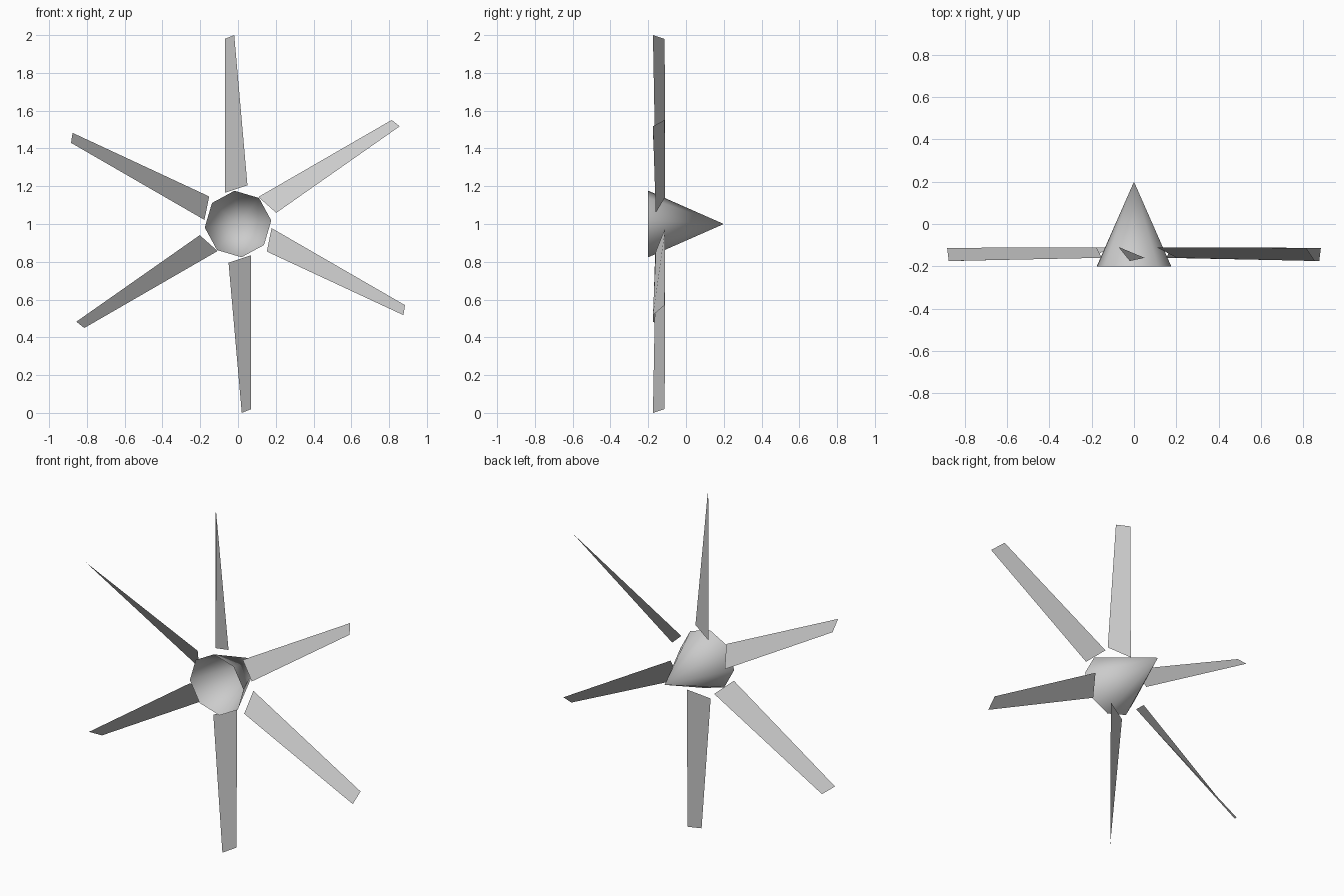
import bpy
import bmesh
from math import radians
from mathutils import Matrix

cube = bpy.data.objects.get("Cube")
if cube:
    bpy.data.objects.remove(cube, do_unlink=True)

CENTRE = Matrix.Translation((0, 0, 1))

grey = bpy.data.materials.new("light_grey")
grey.use_nodes = True
grey.diffuse_color = (0.6, 0.6, 0.6, 1)
grey.node_tree.nodes["Principled BSDF"].inputs["Base Color"].default_value = (0.6, 0.6, 0.6, 1)


def add_object(name, bm, smooth=False):
    mesh = bpy.data.meshes.new(name)
    for face in bm.faces:
        face.smooth = smooth
    bm.to_mesh(mesh)
    bm.free()
    mesh.materials.append(grey)
    obj = bpy.data.objects.new(name, mesh)
    bpy.context.collection.objects.link(obj)
    return obj


# Hub: open eight-sided cone pointing to the back
bm = bmesh.new()
turn = Matrix.Rotation(radians(-90), 4, 'X') @ Matrix.Rotation(radians(-6), 4, 'Z')
bmesh.ops.create_cone(bm, cap_ends=False, segments=8, radius1=0.177, radius2=0,
                      depth=0.4, matrix=CENTRE @ turn)
bmesh.ops.remove_doubles(bm, verts=bm.verts, dist=0.0001)
bmesh.ops.recalc_face_normals(bm, faces=bm.faces)
add_object("hub_cone", bm, smooth=True)

# Blades: one thin tapered, twisted sheet repeated around the hub
blade_corners = [(-0.07, -0.11, 0.165), (0.05, -0.16, 0.205),
                 (-0.02, -0.175, 1.0), (-0.07, -0.113, 0.98)]
for i in range(6):
    bm = bmesh.new()
    bm.faces.new([bm.verts.new(c) for c in blade_corners])
    bm.transform(CENTRE @ Matrix.Rotation(radians(60 * i), 4, 'Y'))
    add_object(f"blade_{i + 1}", bm)
